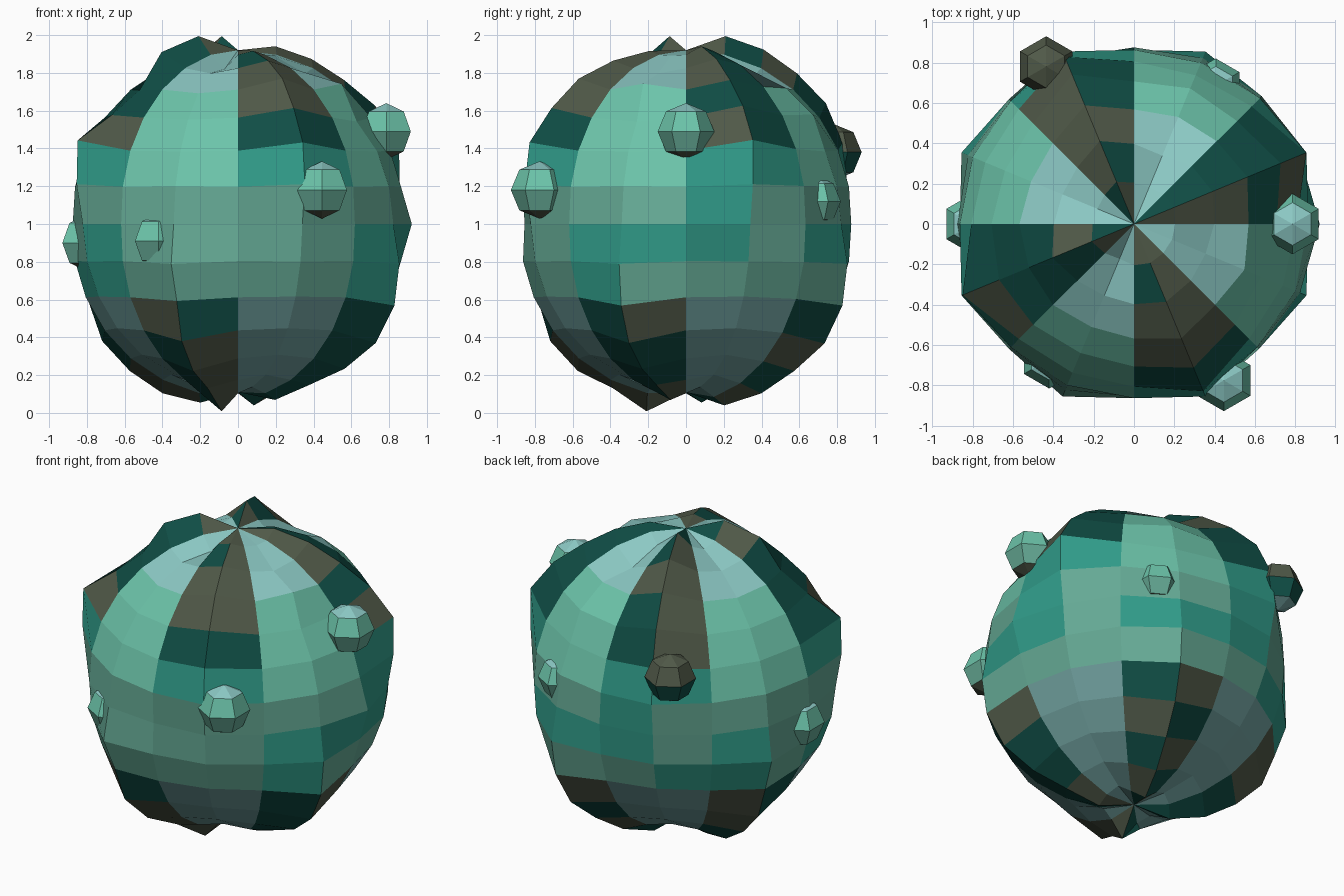
import bpy, math, random
from mathutils import Vector

if "Cube" in bpy.data.objects:
    bpy.data.objects.remove(bpy.data.objects["Cube"])

random.seed(4)

# Colour palette
COLOURS = {
    "pale_cyan": (0.26, 0.58, 0.55, 1), "light_green": (0.15, 0.55, 0.40, 1),
    "green": (0.13, 0.40, 0.30, 1), "teal": (0.03, 0.33, 0.25, 1),
    "brown": (0.08, 0.10, 0.065, 1), "dark_green": (0.005, 0.075, 0.06, 1),
    "slate": (0.17, 0.37, 0.36, 1),
}
NAMES = list(COLOURS)
MATS = []
for key, rgba in COLOURS.items():
    m = bpy.data.materials.new(key)
    m.diffuse_color = rgba
    m.use_nodes = True
    m.node_tree.nodes["Principled BSDF"].inputs["Base Color"].default_value = m.diffuse_color
    MATS.append(m)


def ball(name, segments, rings, radius, centre, colour, start=0.0):
    """Flat-shaded latitude/longitude ball; radius(i, j) is per vertex,
    colour(i, j) names the material of each face."""
    verts = [Vector((0, 0, radius(0, 0)))]
    for j in range(1, rings):
        lat = math.pi / 2 - math.pi * j / rings
        for i in range(segments):
            lon = start + 2 * math.pi * i / segments
            verts.append(radius(i, j) * Vector((math.cos(lat) * math.cos(lon),
                                                math.cos(lat) * math.sin(lon),
                                                math.sin(lat))))
    verts.append(Vector((0, 0, -radius(0, rings))))

    def vid(i, j):
        if j == 0:
            return 0
        if j == rings:
            return len(verts) - 1
        return 1 + (j - 1) * segments + i % segments

    faces, slots = [], []
    for j in range(rings):
        for i in range(segments):
            quad = [vid(i, j), vid(i, j + 1), vid(i + 1, j + 1), vid(i + 1, j)]
            faces.append(list(dict.fromkeys(quad)))
            slots.append(NAMES.index(colour(i, j)))
    mesh = bpy.data.meshes.new(name)
    mesh.from_pydata(verts, [], faces)
    for m in MATS:
        mesh.materials.append(m)
    mesh.polygons.foreach_set("material_index", slots)
    obj = bpy.data.objects.new(name, mesh)
    obj.location = centre
    bpy.context.collection.objects.link(obj)


# Lumpy body: odd meridians alternate between ridge and valley, swapped below the equator
SEG, RINGS = 16, 14
bumps = {(9, 1): 0.025, (9, 2): 0.015, (9, 3): -0.09, (9, 4): -0.07, (9, 5): 0.025,
         (5, 1): 0.025, (5, 2): 0.03, (5, 3): 0.025, (5, 4): 0.03,
         (13, 1): -0.055, (13, 2): -0.035, (13, 3): -0.01, (13, 4): -0.01,
         (1, 1): -0.03, (1, 2): -0.025, (1, 3): -0.02, (1, 4): 0.01, (1, 5): 0.03,
         (15, 13): -0.04, (15, 12): -0.05, (15, 11): -0.015, (15, 10): 0.015,
         (7, 13): -0.025, (7, 9): -0.045, (11, 13): 0.022, (11, 12): -0.03,
         (11, 9): -0.055, (3, 10): 0.02, (3, 13): -0.01, (0, 7): 0.045, (12, 7): -0.02,
         (3, 2): -0.04, (3, 3): 0.035, (3, 4): 0.045, (11, 1): -0.045,
         (15, 1): 0.03, (15, 3): 0.065, (15, 4): -0.015}


def body_radius(i, j):
    if j in (0, RINGS):
        return 0.92 if j == 0 else 0.89
    lat = math.pi / 2 - math.pi * j / RINGS
    if i % 2:
        side = max(-1, min(1, 2.5 * math.sin(lat)))
        wave = math.sin(i * math.pi / 2) * side
        r = 0.89 + 0.05 * abs(side) + 0.055 * wave
    else:
        r = 0.875 + 0.045 * abs(math.sin(lat))
    if i == 2:
        r += 0.02
    return r + bumps.get((i, j), 0)


# Dark and pale gores alternate on both caps, greens run around the middle
def body_colour(i, j):
    dark = i % 4 < 2
    if j < 5 and dark or j > 8 and not dark:
        return random.choice(["brown", "dark_green"])
    if j > 8:
        return "slate"
    if j < 3:
        return "pale_cyan"
    if j < 6:
        return "teal" if dark else "light_green"
    return random.choice(["green", "green", "teal"])


ball("body", SEG, RINGS, body_radius, (0, 0, 1), body_colour)

# Six-sided knobs stuck on the surface
PALE = ["pale_cyan", "light_green", "green", "brown"]
DARK = ["brown", "brown", "dark_green", "slate"]
knobs = {
    "knob_right": ((0.785, 0.0, 1.49), 0.15, PALE),
    "knob_front_right": ((0.445, -0.775, 1.18), 0.152, PALE),
    "knob_back_left": ((-0.435, 0.78, 1.38), 0.15, DARK),
    "knob_left": ((-0.80, 0.0, 0.90), 0.15, PALE),
    "knob_front_left": ((-0.42, -0.67, 0.91), 0.145, PALE),
    "knob_back_right": ((0.405, 0.685, 1.12), 0.135, PALE),
}
for name, (centre, size, rows) in knobs.items():
    ball(name, 6, 4, lambda i, j, r=size: r, centre,
         lambda i, j, c=rows: c[j], start=math.pi / 2)
